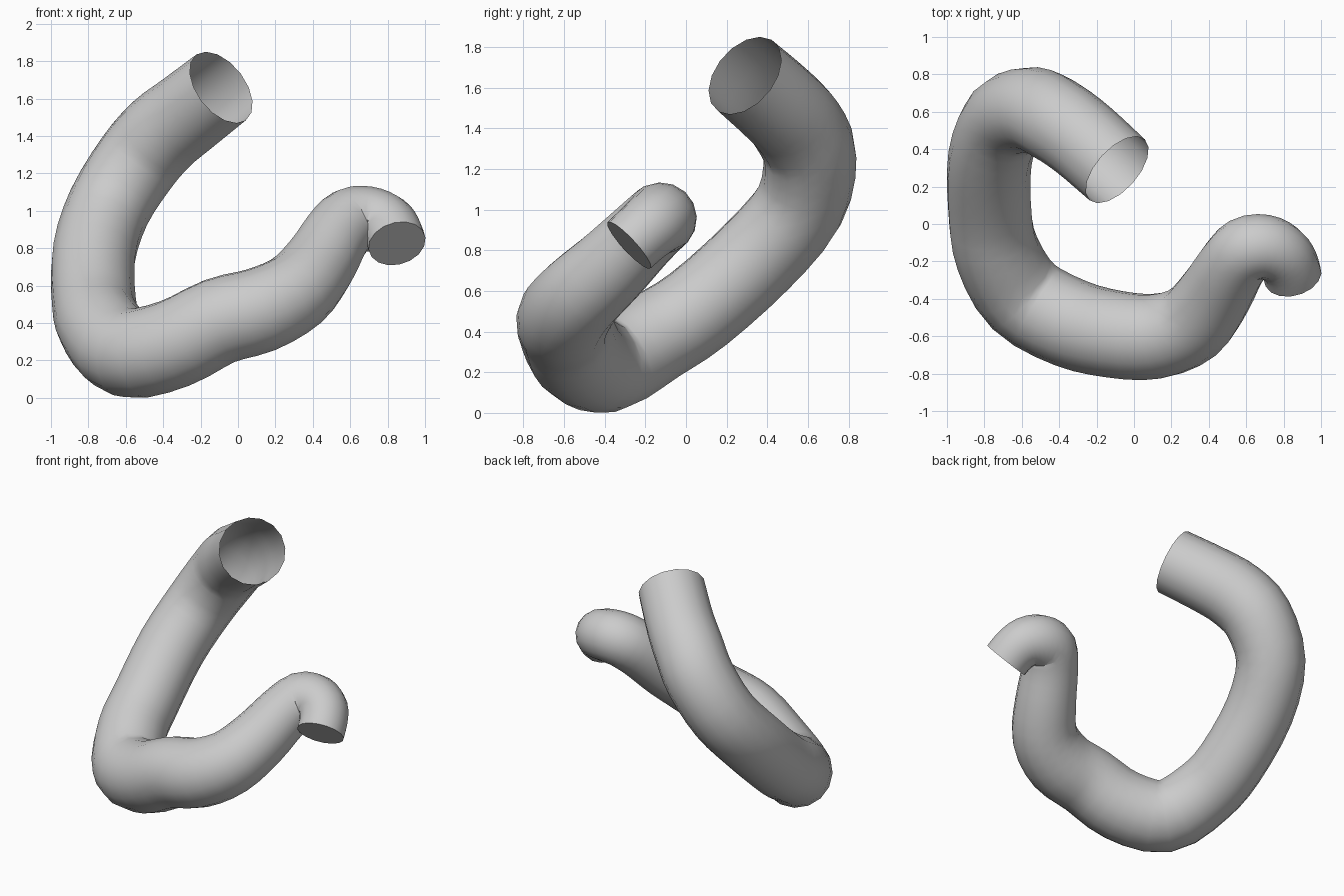
import bpy, bmesh, math
from mathutils import Vector

cube = bpy.data.objects.get("Cube")
if cube:
    bpy.data.objects.remove(cube, do_unlink=True)

SIDES = 16
STEPS = 3

# Centre line of the tube: x, y, z, radius
PATH = [Vector(p) for p in (
    (-.09, .29, 1.66, .22), (-.27, .45, 1.52, .225), (-.41, .55, 1.41, .23),
    (-.54, .61, 1.26, .23), (-.69, .56, 1.02, .225), (-.77, .35, .77, .225),
    (-.77, .06, .51, .225), (-.73, -.16, .37, .23), (-.59, -.39, .24, .24),
    (-.34, -.53, .29, .24), (-.1, -.59, .41, .235), (.12, -.6, .47, .23),
    (.31, -.53, .57, .215), (.43, -.38, .71, .2), (.52, -.23, .86, .185),
    (.6, -.14, .945, .18), (.7, -.125, .955, .175), (.785, -.16, .93, .165),
    (.83, -.22, .88, .158), (.85, -.28, .825, .156))]


def smooth_path(points):
    """Catmull-Rom interpolation of position and radius."""
    ext = [2 * points[0] - points[1]] + points + [2 * points[-1] - points[-2]]
    out = []
    for a, b, c, d in zip(ext, ext[1:], ext[2:], ext[3:]):
        for s in range(STEPS):
            t = s / STEPS
            out.append(0.5 * (2 * b + (c - a) * t + (2 * a - 5 * b + 4 * c - d) * t ** 2
                              + (3 * b - a - 3 * c + d) * t ** 3))
    return out + [points[-1]]


def sweep(bm, samples):
    """Rings carried along the path with a twist-free frame."""
    rings = []
    centres = [s.to_3d() for s in samples]
    side = Vector((0, 0, 1))
    last = len(samples) - 1
    for i, sample in enumerate(samples):
        tangent = (centres[min(i + 1, last)] - centres[max(i - 1, 0)]).normalized()
        side = (side - tangent * side.dot(tangent)).normalized()
        other = tangent.cross(side)
        ring = []
        for k in range(SIDES):
            a = math.tau * k / SIDES
            ring.append(bm.verts.new(
                centres[i] + sample.w * (side * math.cos(a) + other * math.sin(a))))
        rings.append(ring)
    for r, q in zip(rings, rings[1:]):
        for k in range(SIDES):
            n = (k + 1) % SIDES
            bm.faces.new((r[k], r[n], q[n], q[k]))
    return rings


# Bent tube: open at the upper end, closed at the thin end
bm = bmesh.new()
rings = sweep(bm, smooth_path(PATH))
bm.faces.new(rings[-1])
mesh = bpy.data.meshes.new("bent_tube")
bm.to_mesh(mesh)
bm.free()
tube = bpy.data.objects.new("bent_tube", mesh)
bpy.context.collection.objects.link(tube)

# Plain grey
grey = bpy.data.materials.new("plain_grey")
grey.use_nodes = True
colour = (0.6, 0.6, 0.6, 1)
grey.diffuse_color = colour
grey.node_tree.nodes["Principled BSDF"].inputs["Base Color"].default_value = colour
mesh.materials.append(grey)

bpy.ops.object.select_all(action='DESELECT')
tube.select_set(True)
bpy.context.view_layer.objects.active = tube
bpy.ops.object.shade_smooth_by_angle(angle=math.radians(40))
